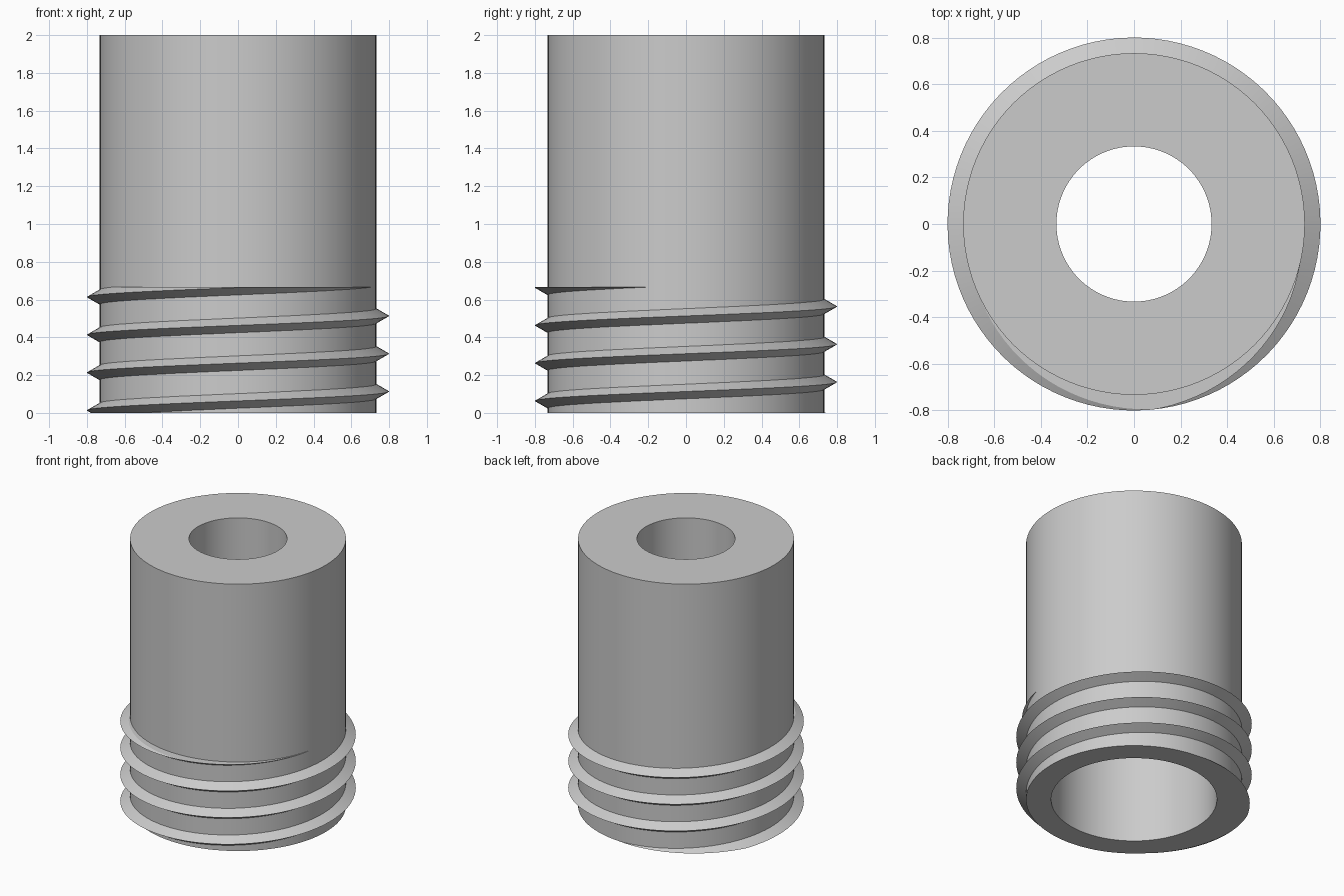
import bpy, bmesh, math
from mathutils import Vector

cube = bpy.data.objects.get("Cube")
if cube:
    bpy.data.objects.remove(cube)

HEIGHT, BODY_R, CREST_R = 2.0, 0.733, 0.8
BORE_R, SOCKET_R, SOCKET_DEPTH = 0.333, 0.563, 1.0
PITCH, THREAD_TOP = 0.2, 0.667
STEPS = 96

grey = bpy.data.materials.new("plain grey")
grey.use_nodes = True
colour = (0.6, 0.6, 0.6, 1)
grey.diffuse_color = colour
grey.node_tree.nodes["Principled BSDF"].inputs["Base Color"].default_value = colour


def finish(bm, name):
    bmesh.ops.recalc_face_normals(bm, faces=bm.faces)
    mesh = bpy.data.meshes.new(name)
    bm.to_mesh(mesh)
    bm.free()
    mesh.materials.append(grey)
    obj = bpy.data.objects.new(name, mesh)
    bpy.context.collection.objects.link(obj)
    bpy.ops.object.select_all(action='DESELECT')
    obj.select_set(True)
    bpy.context.view_layer.objects.active = obj
    bpy.ops.object.shade_smooth_by_angle(angle=math.radians(25))
    return obj


def loft(bm, rings, closed):
    """Bridge a sequence of closed point rings with quads."""
    rows = [[bm.verts.new(p) for p in ring] for ring in rings]
    pairs = list(zip(rows, rows[1:] + rows[:1])) if closed else list(zip(rows, rows[1:]))
    for a, b in pairs:
        for i in range(len(a)):
            j = (i + 1) % len(a)
            bm.faces.new((a[i], a[j], b[j], b[i]))
    return rows


def polar(r, angle, z):
    return Vector((r * math.cos(angle), r * math.sin(angle), z))


# Hollow body: narrow bore above, wide socket below
profile = [(BODY_R, 0), (BODY_R, HEIGHT), (BORE_R, HEIGHT),
           (BORE_R, SOCKET_DEPTH), (SOCKET_R, SOCKET_DEPTH), (SOCKET_R, 0)]
bm = bmesh.new()
loft(bm, [[polar(r, math.tau * i / STEPS, z) for r, z in profile]
          for i in range(STEPS)], True)
finish(bm, "body")

# Helical thread, rooted slightly inside the body
root_r = BODY_R - 0.008
half = (CREST_R - root_r) * math.tan(math.radians(30))
first_z, last_z = -0.08, THREAD_TOP + 0.08
count = round((last_z - first_z) / PITCH * STEPS)
rings = []
for i in range(count + 1):
    z = first_z + PITCH * i / STEPS
    angle = math.pi + math.tau * (z - 0.0133) / PITCH
    rings.append([polar(root_r, angle, z - half), polar(CREST_R, angle, z),
                  polar(root_r, angle, z + half)])
bm = bmesh.new()
rows = loft(bm, rings, False)
bm.faces.new(rows[0])
bm.faces.new(rows[-1])

# Trim the thread flat at both ends
for z, direction in ((0, -1), (THREAD_TOP, 1)):
    cut = bmesh.ops.bisect_plane(bm, geom=bm.verts[:] + bm.edges[:] + bm.faces[:],
                                 plane_co=(0, 0, z), plane_no=(0, 0, direction),
                                 clear_outer=True)
    edges = [e for e in cut["geom_cut"] if isinstance(e, bmesh.types.BMEdge)]
    bmesh.ops.triangle_fill(bm, edges=edges, use_beauty=True)
finish(bm, "screw_thread")
